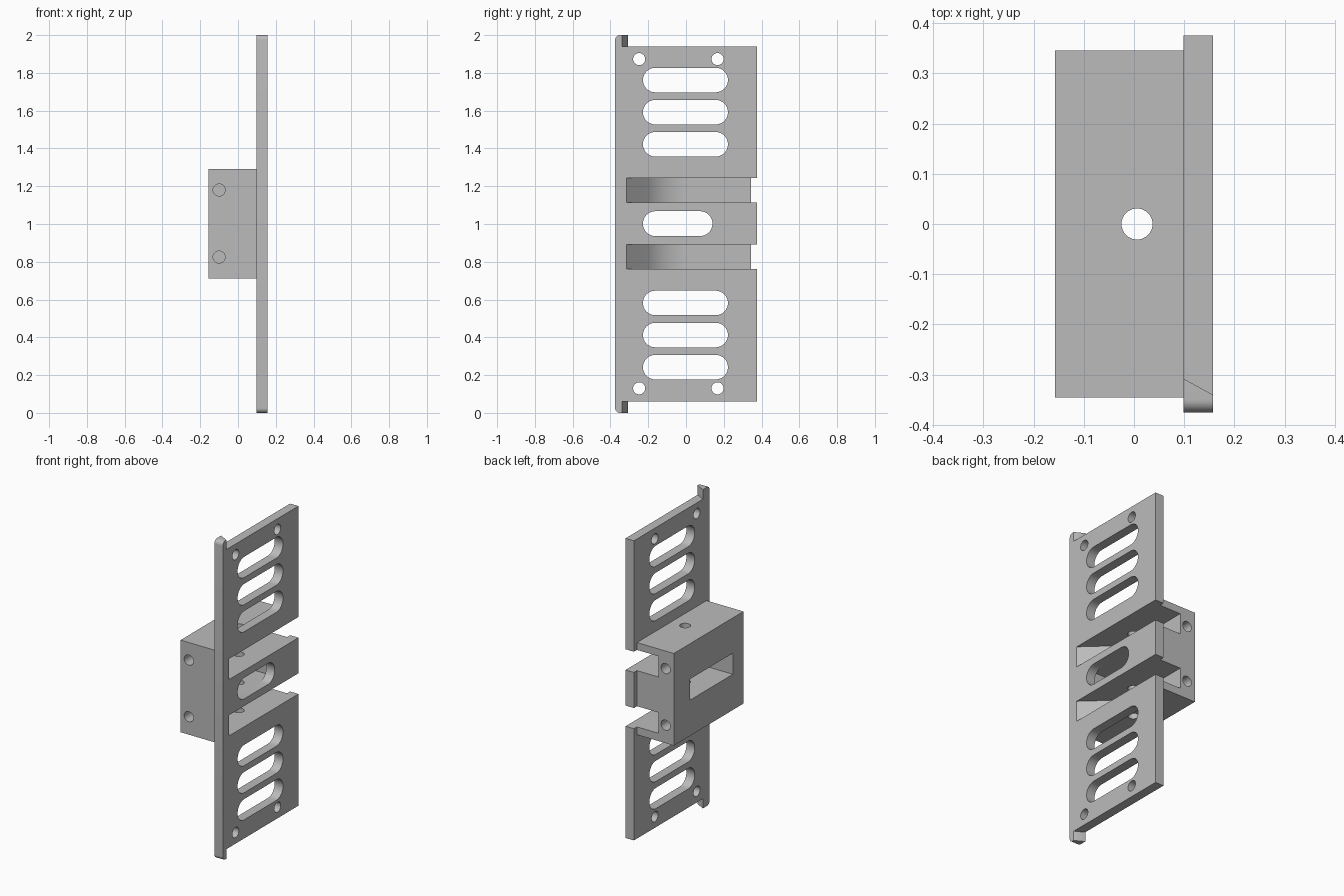
import bpy
import bmesh
from math import sin, cos, pi, radians
from mathutils import Vector

cube = bpy.data.objects.get("Cube")
if cube:
    bpy.data.objects.remove(cube, do_unlink=True)

grey = bpy.data.materials.new("plain grey")
grey.use_nodes = True
grey.diffuse_color = (0.5, 0.5, 0.5, 1)
grey.node_tree.nodes["Principled BSDF"].inputs["Base Color"].default_value = (0.5, 0.5, 0.5, 1)

# Plate and block extents
X_BACK, X_MID, X_OUT = -0.157, 0.099, 0.157
Y_PLATE, Y_BLOCK = 0.375, 0.345
Z_LOW, Z_HIGH = 0.06, 1.94


def prism(name, profile, axis, lo, hi):
    """Extrude a 2D profile along x (profile yz), y (profile xz) or z (profile xy)."""
    place = {"x": lambda a, b, d: (d, a, b),
             "y": lambda a, b, d: (a, d, b),
             "z": lambda a, b, d: (a, b, d)}[axis]
    bm = bmesh.new()
    face = bm.faces.new([bm.verts.new(place(a, b, lo)) for a, b in profile])
    grown = bmesh.ops.extrude_face_region(bm, geom=[face])
    offset = Vector(place(0, 0, hi - lo))
    bmesh.ops.translate(bm, vec=offset,
                        verts=[g for g in grown["geom"] if isinstance(g, bmesh.types.BMVert)])
    bmesh.ops.recalc_face_normals(bm, faces=bm.faces)
    mesh = bpy.data.meshes.new(name)
    bm.to_mesh(mesh)
    bm.free()
    mesh.materials.append(grey)
    obj = bpy.data.objects.new(name, mesh)
    bpy.context.collection.objects.link(obj)
    return obj


def arc(a, b, r, start, end, steps=12):
    angles = [radians(start + (end - start) * i / steps) for i in range(steps + 1)]
    return [(a + r * cos(t), b + r * sin(t)) for t in angles]


def circle(a, b, r):
    return arc(a, b, r, 0, 360, 32)[:-1]


def rect(a0, a1, b0, b1):
    return [(a0, b0), (a1, b0), (a1, b1), (a0, b1)]


def stadium(a0, a1, b, r):
    return arc(a1 - r, b, r, -90, 90, 16) + arc(a0 + r, b, r, 90, 270, 16)


def cut(obj, cutters):
    bpy.context.view_layer.objects.active = obj
    for cutter in cutters:
        cutter.hide_render = True
        mod = obj.modifiers.new("cut", "BOOLEAN")
        mod.operation = "DIFFERENCE"
        mod.solver = "EXACT"
        mod.object = cutter
        bpy.ops.object.modifier_apply(modifier=mod.name)


# Plate with a long rounded edge that ends in a tab at top and bottom
r = 0.025
tab = -0.308
outline = (arc(-Y_PLATE + r, r, r, 180, 270, 8)
           + [(tab, 0), (tab, Z_LOW), (Y_PLATE, Z_LOW), (Y_PLATE, Z_HIGH), (tab, Z_HIGH), (tab, 2)]
           + arc(-Y_PLATE + r, 2 - r, r, 90, 180, 8))
plate = prism("mounting_plate", outline, "x", X_MID, X_OUT)
block = prism("rear_block", rect(X_BACK, X_MID, -Y_BLOCK, Y_BLOCK), "z", 0.712, 1.29)

# Channels: slanted entry, curved run-out, flat floor, open at the far side
floor, bend = -0.05, 0.28
centre_x = floor + bend
run = arc(centre_x, 0, bend, 180, 225, 16)
entry_y = -0.315
channel = ([(floor, 0.5)] + run
           + [(X_OUT, entry_y), (X_OUT + 0.1, entry_y - 0.1), (X_OUT + 0.1, 0.5)])
channels = [prism("channel_cutter", channel, "z", z, z + 0.13) for z in (0.761, 1.114)]

# Plate openings: slots, screw holes and slanted tab backs
plate_cuts = list(channels)
for z in (0.242, 0.412, 0.582, 1.422, 1.592, 1.762):
    plate_cuts.append(prism("slot_cutter", stadium(-0.228, 0.222, z, 0.065), "x", 0, 0.3))
plate_cuts.append(prism("slot_cutter", stadium(-0.228, 0.14, 1.002, 0.066), "x", 0, 0.3))
for y in (-0.248, 0.167):
    for z in (0.13, 1.873):
        plate_cuts.append(prism("screw_cutter", circle(y, z, 0.032), "x", 0, 0.3))
slant = [(X_MID - 0.018, -0.298), (X_OUT + 0.018, -0.35), (X_OUT + 0.018, -0.25), (X_MID - 0.018, -0.25)]
for lo, hi in ((-0.1, Z_LOW), (Z_HIGH, 2.1)):
    plate_cuts.append(prism("slant_cutter", slant, "z", lo, hi))
cut(plate, plate_cuts)

# Block openings: window, vertical bore and blind holes in both ends
block_cuts = list(channels)
block_cuts.append(prism("window_cutter", rect(-0.24, 0.185, 0.936, 1.068), "x", -0.3, 0.3))
block_cuts.append(prism("bore_cutter", circle(0.006, 0, 0.031), "z", 0.5, 1.5))
for z in (0.825, 1.18):
    for side in (-1, 1):
        lo, hi = sorted((side * 0.2, side * 0.5))
        block_cuts.append(prism("end_hole_cutter", circle(-0.1, z, 0.032), "y", lo, hi))
cut(block, block_cuts)

# Cutters are no longer needed
for helper in set(plate_cuts + block_cuts):
    bpy.data.objects.remove(helper, do_unlink=True)

for obj in (plate, block):
    bpy.ops.object.select_all(action="DESELECT")
    obj.select_set(True)
    bpy.context.view_layer.objects.active = obj
    bpy.ops.object.shade_smooth_by_angle(angle=radians(30))
